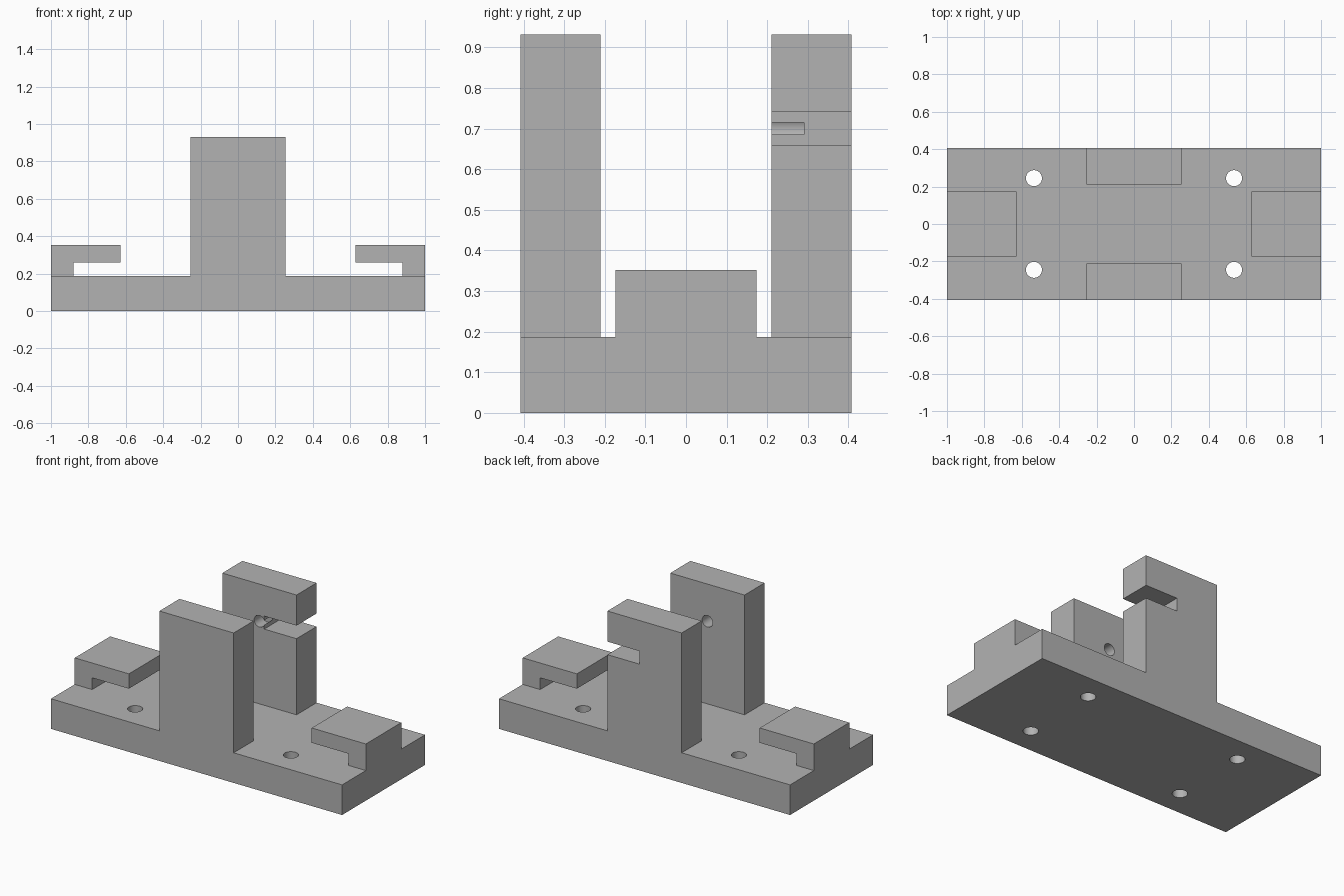
import bpy
import bmesh
import math
from mathutils import Matrix, Vector

if "Cube" in bpy.data.objects:
    bpy.data.objects.remove(bpy.data.objects["Cube"])

grey = bpy.data.materials.new("grey")
grey.diffuse_color = (0.45, 0.45, 0.45, 1)
grey.use_nodes = True
grey.node_tree.nodes["Principled BSDF"].inputs["Base Color"].default_value = grey.diffuse_color


def make_object(name, bm):
    mesh = bpy.data.meshes.new(name)
    bm.to_mesh(mesh)
    bm.free()
    mesh.materials.append(grey)
    obj = bpy.data.objects.new(name, mesh)
    bpy.context.collection.objects.link(obj)
    return obj


def box(name, lo, hi):
    lo, hi = Vector(lo), Vector(hi)
    bm = bmesh.new()
    bmesh.ops.create_cube(bm, size=1, matrix=Matrix.Translation((lo + hi) / 2)
                          @ Matrix.Diagonal((hi - lo).to_4d()))
    return make_object(name, bm)


def rod(name, centre, radius, depth, tilt=0):
    bm = bmesh.new()
    bmesh.ops.create_cone(bm, cap_ends=True, segments=32, radius1=radius, radius2=radius,
                          depth=depth, matrix=Matrix.Translation(centre)
                          @ Matrix.Rotation(tilt, 4, 'X'))
    return make_object(name, bm)


def hook(name, side):
    # L-shaped profile extruded along y
    outline = [(1, BASE_SINK), (1, 0.352), (0.628, 0.352), (0.628, 0.26),
               (0.88, 0.26), (0.88, BASE_SINK)]
    bm = bmesh.new()
    face = bm.faces.new([bm.verts.new((side * x, -0.174, z)) for x, z in outline])
    new = bmesh.ops.extrude_face_region(bm, geom=[face])["geom"]
    bmesh.ops.translate(bm, vec=(0, 0.348, 0),
                        verts=[v for v in new if isinstance(v, bmesh.types.BMVert)])
    bmesh.ops.recalc_face_normals(bm, faces=bm.faces)
    return make_object(name, bm)


W, D, BASE_Z, POST_Z, POST_X, POST_Y = 1.0, 0.407, 0.187, 0.931, 0.255, 0.21
BASE_SINK = 0.1   # how deep the upper parts reach into the base

# Base plate
fixture = box("fixture_body", (-W, -D, 0), (W, D, BASE_Z))

# Two tall posts and two side hooks
solids = [box("front_post", (-POST_X, -D, BASE_SINK), (POST_X, -POST_Y, POST_Z)),
          box("back_post", (-POST_X, POST_Y, BASE_SINK), (POST_X, D, POST_Z)),
          hook("left_hook", -1), hook("right_hook", 1)]

# Mounting holes, blind pin holes and the slot in the back post
cutters = [rod("mounting_hole", (x, y, 0.1), 0.043, 0.5)
           for x in (-0.535, 0.535) for y in (-0.245, 0.245)]
cutters += [rod("pin_hole", (0, s * 0.24, 0.70), 0.036, 0.10, math.pi / 2) for s in (-1, 1)]
cutters.append(box("post_slot", (0.033, 0.15, 0.66), (0.4, 0.5, 0.741)))

for part in solids + cutters:
    mod = fixture.modifiers.new(part.name, 'BOOLEAN')
    mod.operation = 'UNION' if part in solids else 'DIFFERENCE'
    mod.solver = 'EXACT'
    mod.object = part

# Bake the result and merge flush faces
bpy.context.view_layer.update()
baked = bpy.data.meshes.new_from_object(
    fixture.evaluated_get(bpy.context.evaluated_depsgraph_get()))
fixture.modifiers.clear()
fixture.data = baked
for part in solids + cutters:
    bpy.data.objects.remove(part)
bm = bmesh.new()
bm.from_mesh(baked)
bmesh.ops.remove_doubles(bm, verts=bm.verts, dist=1e-5)
bmesh.ops.dissolve_limit(bm, angle_limit=math.radians(1), verts=bm.verts, edges=bm.edges)
bm.to_mesh(baked)
bm.free()
baked.materials.clear()
baked.materials.append(grey)

# Smooth hole walls, sharp edges elsewhere
bpy.context.view_layer.objects.active = fixture
fixture.select_set(True)
bpy.ops.object.shade_smooth_by_angle(angle=math.radians(30))
